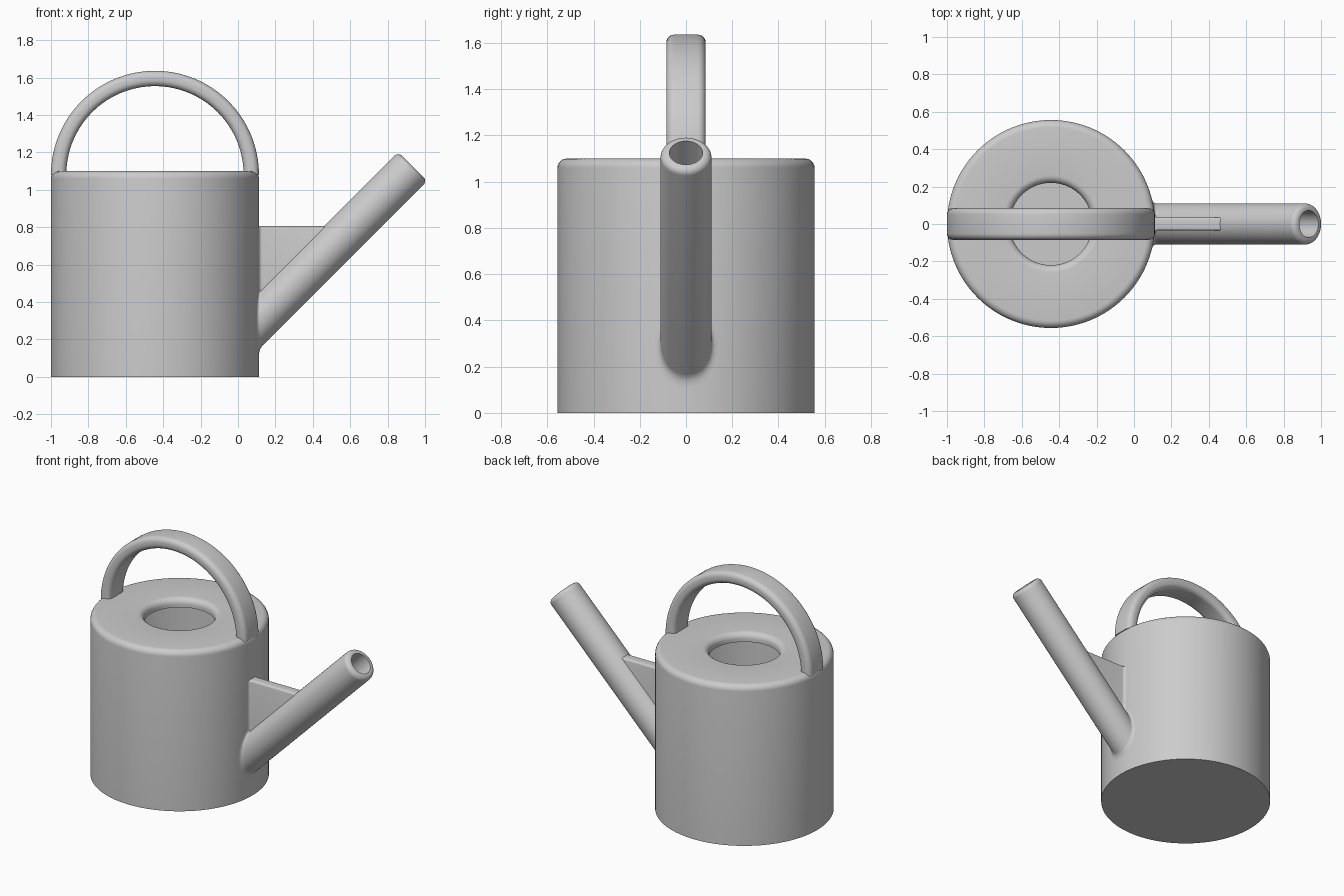
import bpy, bmesh
from math import sin, cos, pi, sqrt, radians
from mathutils import Vector

if "Cube" in bpy.data.objects:
    bpy.data.objects.remove(bpy.data.objects["Cube"], do_unlink=True)

GREY = (0.6, 0.6, 0.6, 1)
mat = bpy.data.materials.new("grey metal")
mat.use_nodes = True
mat.diffuse_color = GREY
mat.node_tree.nodes["Principled BSDF"].inputs["Base Color"].default_value = GREY

BODY_X, R, H, WALL, ROUND = -0.444, 0.556, 1.1, 0.06, 0.04
SEG = 96
# Spout frame: axis origin, direction, and cross direction
ORIGIN = Vector((BODY_X, 0, -0.254))
D = Vector((1, 0, 1)).normalized()
U = Vector((-1, 0, 1)).normalized()
Y = Vector((0, 1, 0))
SPOUT_R, BORE_R, SPOUT_END = 0.11, 0.072, 1.95


def arc(cx, cz, r, a0, a1, n=6):
    angles = [radians(a0 + (a1 - a0) * i / n) for i in range(n + 1)]
    return [(cx + r * cos(a), cz + r * sin(a)) for a in angles]


def finish(bm, name):
    bmesh.ops.remove_doubles(bm, verts=bm.verts, dist=1e-5)
    bmesh.ops.recalc_face_normals(bm, faces=bm.faces)
    mesh = bpy.data.meshes.new(name)
    bm.to_mesh(mesh)
    bm.free()
    mesh.materials.append(mat)
    obj = bpy.data.objects.new(name, mesh)
    bpy.context.collection.objects.link(obj)
    return obj


def smooth(obj):
    bpy.ops.object.select_all(action='DESELECT')
    obj.select_set(True)
    bpy.context.view_layer.objects.active = obj
    bpy.ops.object.shade_smooth_by_angle(angle=radians(35))


def loft(rows, name, closed=True, loop=False):
    """Skin rows of points; closed joins each row, loop joins last row to first."""
    bm = bmesh.new()
    rings = [[bm.verts.new(p) for p in row] for row in rows]
    if loop:
        rings.append(rings[0])
    for a, b in zip(rings, rings[1:]):
        n = len(a)
        for i in range(n if closed else n - 1):
            j = (i + 1) % n
            bm.faces.new((a[i], a[j], b[j], b[i]))
    return bm if name is None else finish(bm, name)


def turns(n):
    return [2 * pi * i / n for i in range(n)]


def spout_point(s, r, t):
    return ORIGIN + D * s + (U * cos(t) + Y * sin(t)) * r


def reach(r, t, radius):
    """Distance along the spout axis at which a line meets the body cylinder."""
    return sqrt(2) * sqrt(radius ** 2 - (r * sin(t)) ** 2) + r * cos(t)


# Hollow body with rounded shoulder and rounded filling hole
HOLE = 0.22
profile = [(0, 0), (R, 0)]
profile += arc(R - ROUND, H - ROUND, ROUND, 0, 90)
profile += arc(HOLE + ROUND, H - ROUND, ROUND, 90, 180)
profile += [(HOLE, H - WALL), (R - WALL, H - WALL), (R - WALL, WALL), (0, WALL)]
body = loft([[Vector((BODY_X + r * cos(t), r * sin(t), z)) for t in turns(SEG)]
             for r, z in profile], "body")

# Opening from the body into the spout
cut = loft([[spout_point(s, BORE_R, t) for t in turns(48)] for s in (0.5, 1.2)], None)
bmesh.ops.holes_fill(cut, edges=cut.edges)
cutter = finish(cut, "spout_opening_cutter")
cutter.hide_render = True
mod = body.modifiers.new("opening", 'BOOLEAN')
mod.operation, mod.solver, mod.object = 'DIFFERENCE', 'EXACT', cutter
bpy.context.view_layer.objects.active = body
bpy.ops.object.modifier_apply(modifier=mod.name)
bpy.data.objects.remove(cutter, do_unlink=True)
smooth(body)

# Spout tube with rounded lip, its base following the body wall
LIP = 0.03
lip = arc(SPOUT_R - LIP, SPOUT_END - LIP, LIP, 0, 90)
base = R - WALL / 2
rows = [[spout_point(reach(SPOUT_R, t, base), SPOUT_R, t) for t in turns(64)]]
rows += [[spout_point(s, r, t) for t in turns(64)] for r, s in lip]
rows += [[spout_point(SPOUT_END, BORE_R, t) for t in turns(64)]]
rows += [[spout_point(reach(BORE_R, t, base), BORE_R, t) for t in turns(64)]]
smooth(loft(rows, "spout", loop=True))

# Soft fillet where the spout joins the body
FIL = 0.025
rows = []
for k in range(7):
    f = k / 6
    row = []
    for t in turns(64):
        corner = spout_point(reach(SPOUT_R, t, R), SPOUT_R, t)
        along = corner + D * FIL
        outer = spout_point(reach(SPOUT_R + FIL, t, R), SPOUT_R + FIL, t)
        row.append(along * (1 - f) ** 2 + corner * 2 * f * (1 - f) + outer * f ** 2)
    rows.append(row)
smooth(loft(rows, "spout_fillet"))

# Brace plate between body and spout, flared against the body
HALF, TOP = 0.035, 0.805
wall_x = BODY_X + R
side = [(wall_x - 0.03, HALF + 0.02)]
side += [(x, y) for x, y in reversed(arc(wall_x + 0.018, HALF + 0.02, 0.02, 180, 270))]
side = side[:1] + side[:0:-1] + [(0.56, HALF)]
outline = side + [(x, -y) for x, y in reversed(side)]
bm = loft([[Vector((x, y, z)) for x, y in outline] for z in (0.2, TOP)], None)
bmesh.ops.holes_fill(bm, edges=bm.edges)
bmesh.ops.bisect_plane(bm, geom=bm.verts[:] + bm.edges[:] + bm.faces[:],
                       plane_co=ORIGIN + U * 0.09, plane_no=U, clear_inner=True)
bmesh.ops.holes_fill(bm, edges=[e for e in bm.edges if e.is_boundary])
rim = [e for e in bm.edges if all(v.co.z > TOP - 0.001 for v in e.verts)
       and all(abs(v.co.y) < HALF + 0.015 for v in e.verts)
       and abs(e.verts[0].co.y - e.verts[1].co.y) < 0.02]
bmesh.ops.bevel(bm, geom=rim, offset=0.014, segments=4, profile=0.5, affect='EDGES')
smooth(finish(bm, "spout_brace"))

# Arched carrying handle with rounded edges
HANDLE_Z, HALF_W, THICK, EDGE = 1.08, 0.085, 0.082, 0.034
section = []
for cx, cy, a in ((R - EDGE, HALF_W - EDGE, 0), (R - THICK + EDGE, HALF_W - EDGE, 90),
                  (R - THICK + EDGE, EDGE - HALF_W, 180), (R - EDGE, EDGE - HALF_W, 270)):
    section += arc(cx, cy, EDGE, a, a + 90)
rows = [[Vector((BODY_X + r * cos(a), y, HANDLE_Z + r * sin(a))) for r, y in section]
        for a in [pi * i / 64 for i in range(65)]]
bm = loft(rows, None)
bmesh.ops.holes_fill(bm, edges=[e for e in bm.edges if e.is_boundary])
smooth(finish(bm, "handle"))
